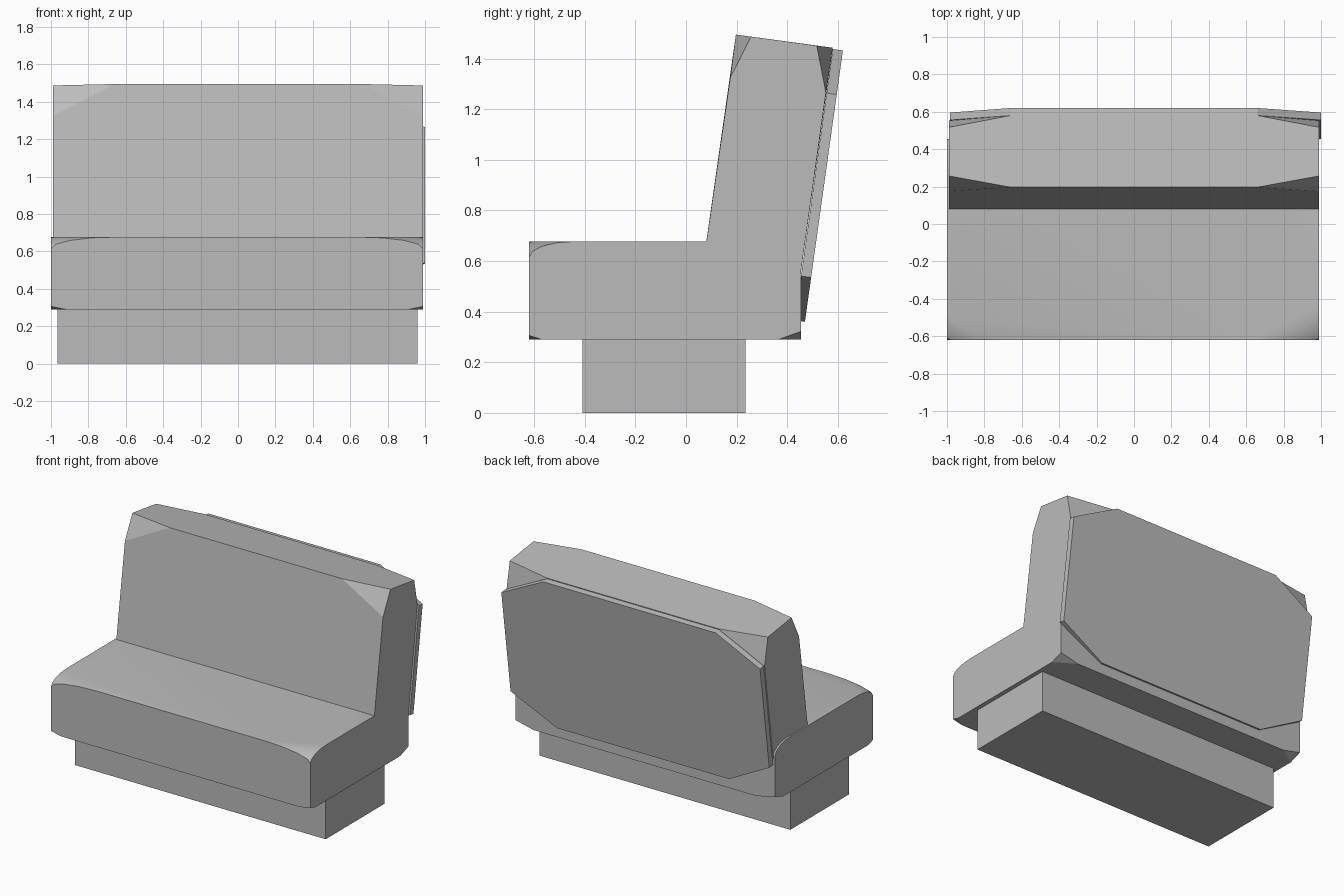
import bpy, bmesh, math
from mathutils import Vector

if "Cube" in bpy.data.objects:
    bpy.data.objects.remove(bpy.data.objects["Cube"])

grey = bpy.data.materials.new("plain_grey")
grey.diffuse_color = (0.5, 0.5, 0.5, 1)
grey.use_nodes = True
grey.node_tree.nodes["Principled BSDF"].inputs["Base Color"].default_value = grey.diffuse_color


def hull(name, points, smooth=None):
    """Convex solid through the given points, with flat regions merged."""
    bm = bmesh.new()
    for p in points:
        bm.verts.new(p)
    bmesh.ops.remove_doubles(bm, verts=bm.verts, dist=1e-4)
    res = bmesh.ops.convex_hull(bm, input=bm.verts)
    loose = [v for v in bm.verts if not v.link_faces]
    bmesh.ops.delete(bm, geom=loose, context='VERTS')
    bmesh.ops.dissolve_limit(bm, angle_limit=math.radians(0.5),
                             verts=bm.verts, edges=bm.edges)
    bmesh.ops.recalc_face_normals(bm, faces=bm.faces)
    me = bpy.data.meshes.new(name)
    bm.to_mesh(me)
    bm.free()
    me.materials.append(grey)
    ob = bpy.data.objects.new(name, me)
    bpy.context.collection.objects.link(ob)
    if smooth:
        bpy.ops.object.select_all(action='DESELECT')
        bpy.context.view_layer.objects.active = ob
        ob.select_set(True)
        bpy.ops.object.shade_smooth_by_angle(angle=math.radians(smooth))
    return ob


def soft_corner(corner, size, steps=4):
    """Three quarter-ellipse arcs around a box corner; size is signed inward."""
    pts = []
    for a, b in ((0, 1), (1, 2), (0, 2)):
        for i in range(steps + 1):
            t = math.pi / 2 * i / steps
            p = Vector(corner)
            # the arc in the top plane stays level, the other two drop to the corner edge
            p[a] += size[a] * (1 - math.cos(t))
            p[b] += size[b] * (1 - math.sin(t))
            pts.append(p)
    return pts


# plinth
hull("base", [(x, y, z) for x in (-0.965, 0.96) for y in (-0.41, 0.235) for z in (0, 0.29)])

# seat cushion: rounded upper corners, small clipped lower corners
X0, X1, Y0, Y1, Z0, Z1 = -1.0, 0.99, -0.62, 0.455, 0.29, 0.677
pts = []
for x, sx in ((X0, 1), (X1, -1)):
    for y, sy, drop, rise, bx, by in ((Y0, 1, 0.062, 0.016, 0.08, 0.05),
                                      (Y1, -1, 0.077, 0.032, 0.14, 0.09)):
        for p in soft_corner((x, y, Z1), (sx * 0.35, sy * 0.175, -drop)):
            pts.append(p)
        pts.append(Vector((x, y, Z1 - drop)))
        pts += [Vector((x, y, Z0 + rise)), Vector((x + sx * bx, y, Z0)),
                Vector((x, y + sy * by, Z0))]
hull("seat", pts, smooth=20)

# backrest cushion: leaning block with clipped upper corners
pts = []
for s in (-1, 1):
    e, m = s * 0.99, s * 0.66
    pts += [(m, 0.197, 1.495), (e, 0.257, 1.487), (e, 0.175, 1.325),
            (m, 0.58, 1.443), (e, 0.517, 1.451), (e, 0.553, 1.265),
            (e, 0.055, 0.5), (e, 0.446, 0.5)]
hull("backrest", pts)

# rear panel: thin leaning plate with four clipped corners
outline = []
for m, e in ((-0.66, -0.985), (0.66, 1.0)):
    outline += [(m, 1.432), (e, 1.258), (e, 0.535), (m, 0.36)]
pts = []
for x, z in outline:
    y = 0.47 + (z - 0.36) * 0.14
    pts += [(x, y, z), (x, y - 0.04, z + 0.006)]
hull("rear_panel", pts)
